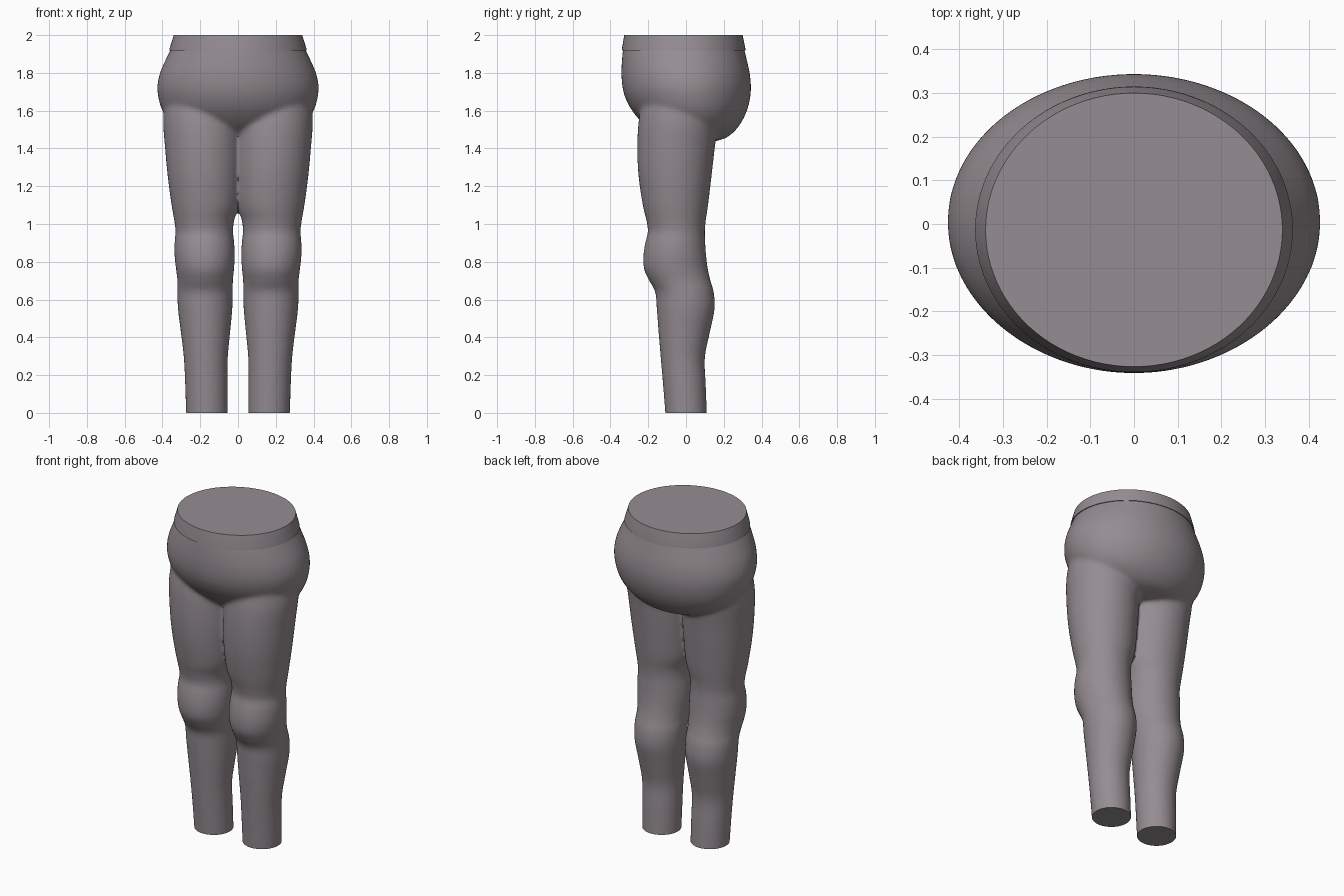
import bpy, bmesh, math
from mathutils import Vector

cube = bpy.data.objects.get("Cube")
if cube:
    bpy.data.objects.remove(cube, do_unlink=True)

fabric = bpy.data.materials.new("grey mauve fabric")
fabric.use_nodes = True
colour = (0.30, 0.265, 0.285, 1)
fabric.diffuse_color = colour
fabric.node_tree.nodes["Principled BSDF"].inputs["Base Color"].default_value = colour


def spline(rows, steps):
    """Catmull-Rom interpolation between profile rows."""
    rows = [Vector(r) for r in rows]
    out = []
    for i in range(len(rows) - 1):
        a, b, c, d = rows[max(i - 1, 0)], rows[i], rows[i + 1], rows[min(i + 2, len(rows) - 1)]
        for s in range(steps):
            t = s / steps
            out.append(b + (c - a) * (t / 2) + (2 * a - 5 * b + 4 * c - d) * (t * t / 2)
                       + (3 * b - a - 3 * c + d) * (t ** 3 / 2))
    return out + [rows[-1]]


def loft(bm, rows, side=1, steps=5, n=64):
    """Skin ellipses given as (z, x min, x max, y front, y back)."""
    rings = []
    for z, x0, x1, y0, y1 in (spline(rows, steps) if steps > 1 else rows):
        cx, cy, rx, ry = (x0 + x1) / 2, (y0 + y1) / 2, (x1 - x0) / 2, (y1 - y0) / 2
        rings.append([bm.verts.new((side * (cx + rx * math.cos(k * math.tau / n)),
                                    cy + ry * math.sin(k * math.tau / n), z)) for k in range(n)])
    for low, high in zip(rings, rings[1:]):
        for k in range(n):
            j = (k + 1) % n
            bm.faces.new((low[k], low[j], high[j], high[k]))
    bm.faces.new(rings[0][::-1])
    bm.faces.new(rings[-1])


def make_object(name, bm):
    bmesh.ops.recalc_face_normals(bm, faces=bm.faces)
    mesh = bpy.data.meshes.new(name)
    bm.to_mesh(mesh)
    bm.free()
    mesh.materials.append(fabric)
    obj = bpy.data.objects.new(name, mesh)
    bpy.context.collection.objects.link(obj)
    return obj


def shade(obj):
    bpy.ops.object.select_all(action="DESELECT")
    obj.select_set(True)
    bpy.context.view_layer.objects.active = obj
    bpy.ops.object.shade_smooth_by_angle(angle=math.radians(40))


# Leg profile from below the hem up into the hip
leg = [(-0.06, .055, .273, -.105, .11), (0, .055, .275, -.11, .11), (.15, .055, .28, -.122, .105),
       (.29, .054, .287, -.134, .10), (.42, .042, .302, -.145, .125), (.55, .030, .318, -.155, .152),
       (.64, .027, .321, -.163, .147), (.70, .027, .321, -.195, .13), (.76, .021, .328, -.222, .116),
       (.83, .017, .336, -.226, .107), (.90, .02, .336, -.216, .102), (.96, .026, .331, -.202, .10),
       (1.02, .02, .338, -.21, .105), (1.1, -.004, .352, -.229, .117), (1.25, -.016, .372, -.251, .135),
       (1.4, -.02, .386, -.258, .152), (1.55, -.02, .396, -.25, .17), (1.7, 0, .38, -.22, .17)]

# Hip profile with rounded underside
hips = [(1.43, -.10, .10, -.04, .12), (1.455, -.22, .22, -.12, .21), (1.50, -.315, .315, -.19, .265),
        (1.55, -.37, .37, -.245, .30), (1.61, -.405, .405, -.292, .326), (1.67, -.422, .422, -.322, .34),
        (1.73, -.427, .427, -.337, .344), (1.80, -.413, .413, -.342, .337), (1.87, -.383, .383, -.339, .322),
        (1.92, -.358, .358, -.334, .310), (1.96, -.34, .34, -.33, .305)]

# Fuse hips and legs into one soft garment
bm = bmesh.new()
loft(bm, leg, 1)
loft(bm, leg, -1)
loft(bm, hips)
body = make_object("trousers", bm)
fuse = body.modifiers.new("fuse", "REMESH")
fuse.mode = "VOXEL"
fuse.voxel_size = 0.012
soften = body.modifiers.new("soften", "SMOOTH")
soften.factor = 0.5
soften.iterations = 8
bpy.context.view_layer.update()
fused = bpy.data.meshes.new_from_object(body.evaluated_get(bpy.context.evaluated_depsgraph_get()))
body.modifiers.clear()

# Trim flat hems and waist
bm = bmesh.new()
bm.from_mesh(fused)
for height, up in ((0, -1), (1.922, 1)):
    cut = bmesh.ops.bisect_plane(bm, geom=bm.verts[:] + bm.edges[:] + bm.faces[:], dist=1e-5,
                                 plane_co=(0, 0, height), plane_no=(0, 0, up), clear_outer=True)
    rim = [e for e in cut["geom_cut"] if isinstance(e, bmesh.types.BMEdge)]
    bmesh.ops.edgeloop_fill(bm, edges=rim)
bm.to_mesh(body.data)
bm.free()
bpy.data.meshes.remove(fused)
shade(body)

# Waistband with slight overhang
bm = bmesh.new()
loft(bm, [(1.918, -.364, .364, -.340, .315), (1.93, -.362, .362, -.339, .314),
          (2.0, -.34, .34, -.327, .300)], steps=1, n=96)
shade(make_object("waistband", bm))
